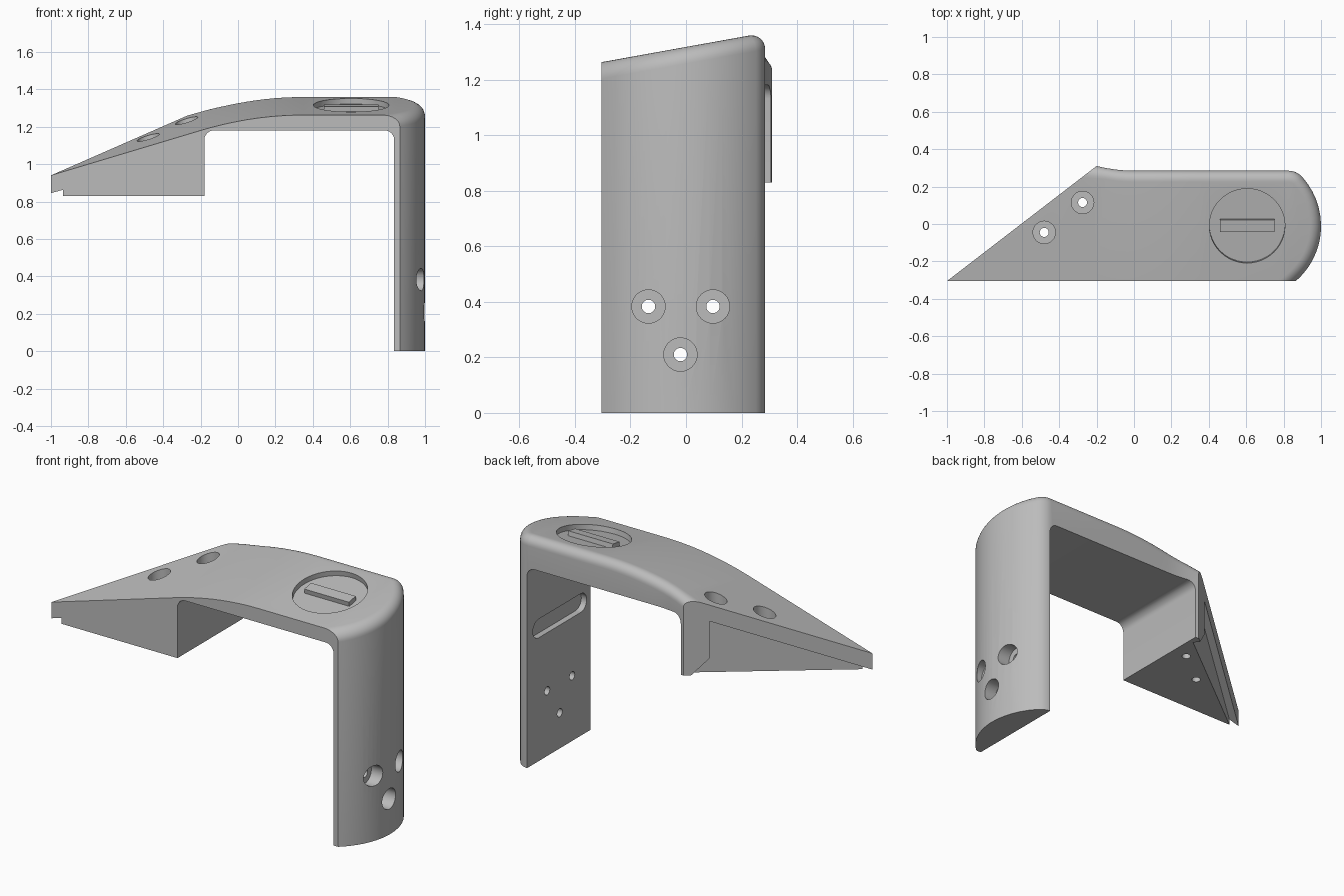
import bpy, bmesh
from math import sin, cos, pi, asin, atan, radians
from mathutils import Vector, Matrix

cube = bpy.data.objects.get("Cube")
if cube:
    bpy.data.objects.remove(cube, do_unlink=True)

grey = bpy.data.materials.new("mid_grey")
grey.use_nodes = True
grey.diffuse_color = (0.5, 0.5, 0.5, 1)
grey.node_tree.nodes["Principled BSDF"].inputs["Base Color"].default_value = (0.5, 0.5, 0.5, 1)

FRONT, BACK = -0.305, 0.285     # depth limits
TILT = 0.18                     # top rises towards the back
R, CX, CY = 0.39, 0.61, -0.01   # rounded end in plan
ROUND = 0.06                    # top edge fillet


def finish(name, bm):
    bmesh.ops.recalc_face_normals(bm, faces=bm.faces)
    mesh = bpy.data.meshes.new(name)
    bm.to_mesh(mesh)
    bm.free()
    mesh.materials.append(grey)
    obj = bpy.data.objects.new(name, mesh)
    bpy.context.collection.objects.link(obj)
    return obj


def prism(name, points, vec):
    bm = bmesh.new()
    face = bm.faces.new([bm.verts.new(p) for p in points])
    out = bmesh.ops.extrude_face_region(bm, geom=[face])
    moved = [v for v in out["geom"] if isinstance(v, bmesh.types.BMVert)]
    bmesh.ops.translate(bm, verts=moved, vec=vec)
    return finish(name, bm)


def cylinder(name, r, depth, centre, rot):
    bm = bmesh.new()
    bmesh.ops.create_cone(bm, cap_ends=True, segments=48, radius1=r, radius2=r, depth=depth,
                          matrix=Matrix.Translation(centre) @ rot)
    return finish(name, bm)


def cut(obj, cutter):
    mod = obj.modifiers.new("cut", "BOOLEAN")
    mod.operation = "DIFFERENCE"
    mod.solver = "EXACT"
    mod.object = cutter
    bpy.context.view_layer.objects.active = obj
    bpy.ops.object.modifier_apply(modifier=mod.name)
    bpy.data.objects.remove(cutter, do_unlink=True)


def top(x, y):
    """Ramp, easing into a level top, all tilted in depth."""
    t = min(max(x + 0.2, 0), 0.55)
    return 0.94 + 0.3 * (min(x, -0.2) + 1) + 0.3 * (t - t * t / 1.1) + TILT * (y - FRONT)


# Plan outline: paired front and back points, each with its inset direction
a0 = asin((FRONT - CY) / R)
ac = radians(42.2)
front = [((-1, FRONT), (0, 0))]
back = []
for i in range(12):
    x = -0.2 + 0.05 * i
    front.append(((x, FRONT), (0, 0)))
    y = BACK + 0.025 * (min(x, 0) / 0.2) ** 2
    back.append(((x, y), (-1.3, -1) if i == 0 else (0, -1)))
for i in range(13):
    a = a0 * (1 - i / 12)
    inset = (-1 / cos(a), 0) if i == 0 else (-cos(a), -sin(a))
    front.append(((CX + R * cos(a), CY + R * sin(a)), inset))
for i in range(7):
    a = pi / 2 + (ac - pi / 2) * i / 6
    back.append(((0.825 + 0.1 * cos(a), 0.185 + 0.1 * sin(a)), (-cos(a), -sin(a))))
for i in range(1, 6):
    a = ac * (1 - i / 6)
    back.append(((CX + R * cos(a), CY + R * sin(a)), (-cos(a), -sin(a))))
loop = front + back[::-1]
n = len(loop)

# Bracket body: walls, rounded edge, ruled top
bm = bmesh.new()
rings = [[bm.verts.new((p[0], p[1], 0)) for p, d in loop]]
STEPS = 8
for k in range(STEPS + 1):
    a = pi / 2 * k / STEPS
    ring = []
    for p, d in loop:
        s = ROUND * (1 - cos(a))
        x, y = p[0] + d[0] * s, p[1] + d[1] * s
        drop = ROUND * (1 - sin(a)) if d != (0, 0) else 0
        ring.append(bm.verts.new((x, y, top(x, y) - drop)))
    rings.append(ring)
for low, high in zip(rings, rings[1:]):
    for i in range(n):
        j = (i + 1) % n
        bm.faces.new((low[i], low[j], high[j], high[i]))
bm.faces.new(rings[0][::-1])
cap = rings[-1]
m = len(front) - 1
for i in range(m):
    quad = [cap[i], cap[i + 1], cap[(n - i - 1) % n], cap[(n - i) % n]]
    bm.faces.new(list(dict.fromkeys(quad)))
bmesh.ops.remove_doubles(bm, verts=bm.verts, dist=1e-5)
bracket = finish("bracket", bm)

# Opening under the arch, with rounded upper corners
r = 0.05
arch = [(-1.2, -0.1), (0.835, -0.1)]
arch += [(0.785 + r * cos(pi * i / 12), 1.13 + r * sin(pi * i / 12)) for i in range(7)]
arch += [(-0.13 + r * cos(pi * i / 12), 1.13 + r * sin(pi * i / 12)) for i in range(6, 13)]
arch += [(-0.18, 0.83), (-1.2, 0.83)]
cut(bracket, prism("arch_cutter", [(x, -0.6, z) for x, z in arch], (0, 1.2, 0)))

# Rebate along the slanted side, leaving a lip above it
corner, tip = Vector((-0.2, 0.31, 0)), Vector((-1, FRONT, 0))
along = (tip - corner).normalized()
inward = Vector((-along.y, along.x, 0))
if inward.x < 0:
    inward = -inward
length = (tip - corner).length
lip = lambda s: 0.845 + 0.351 * (1 - s / length)
side = [(0.14, lip(0.14)), (0.14, 0.93), (0.04, 0.83), (0.04, 0.7), (1.2, 0.7), (1.2, lip(1.2))]
pts = [corner + along * s + Vector((0, 0, z)) - inward * 0.1 for s, z in side]
cut(bracket, prism("rebate_cutter", pts, inward * 0.14))

# Counterbored holes: ramp (vertical) and leg (sideways)
upright = Matrix.Identity(4)
sideways = Matrix.Rotation(pi / 2, 4, "Y")
for x, y in ((-0.48, -0.045), (-0.275, 0.115)):
    cut(bracket, cylinder("bore", 0.06, 0.6, (x, y, top(x, y) + 0.16), upright))
    cut(bracket, cylinder("hole", 0.024, 1.2, (x, y, 1), upright))
for y, z in ((-0.135, 0.383), (0.097, 0.383), (-0.02, 0.21)):
    cut(bracket, cylinder("bore", 0.06, 0.3, (1.07, y, z), sideways))
    cut(bracket, cylinder("hole", 0.024, 0.6, (0.95, y, z), sideways))

# Shallow slot on the inner face of the leg
slot = []
for cy, start in ((0.175, -pi / 2), (-0.215, pi / 2)):
    slot += [(0.78, cy + 0.055 * cos(start + pi * i / 12), 0.78 + 0.055 * sin(start + pi * i / 12))
             for i in range(13)]
cut(bracket, prism("slot_cutter", slot, (0.09, 0, 0)))

# Round recess on the top with a grip bar
tilt = Matrix.Rotation(atan(TILT), 4, "X")
centre = Vector((0.605, -0.01, top(0.605, -0.01)))
cut(bracket, cylinder("recess_cutter", 0.202, 0.06, centre, tilt))
bm = bmesh.new()
bmesh.ops.create_cube(bm, size=1, matrix=Matrix.Translation(centre) @ tilt
                      @ Matrix.Translation((0, 0, -0.019)) @ Matrix.Diagonal((0.29, 0.065, 0.032, 1)))
bar = finish("grip_bar", bm)

for obj in (bracket, bar):
    bpy.ops.object.select_all(action="DESELECT")
    obj.select_set(True)
    bpy.context.view_layer.objects.active = obj
    bpy.ops.object.shade_smooth_by_angle(angle=radians(30))
